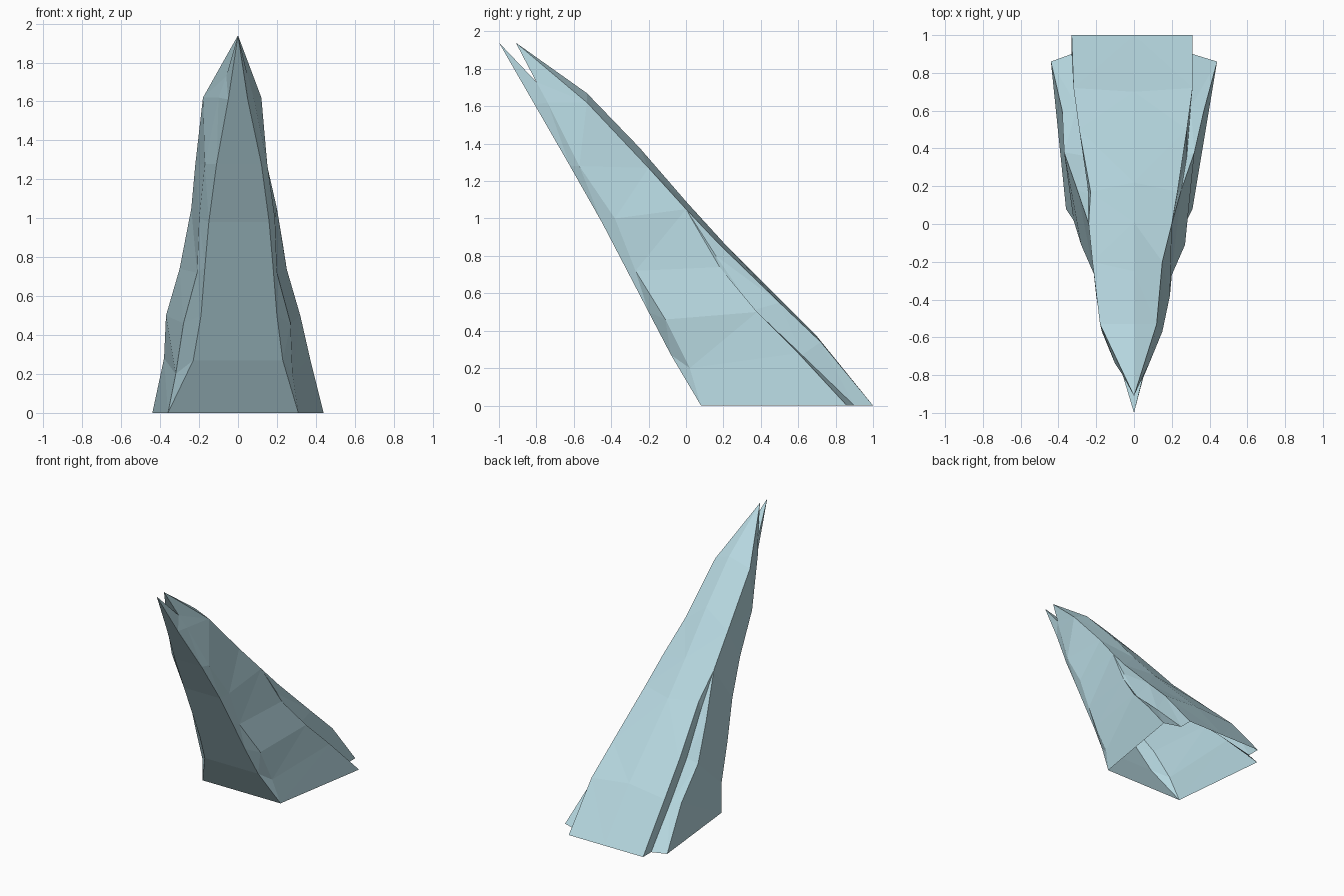
import bpy
import bmesh
from mathutils import Vector

default_cube = bpy.data.objects.get("Cube")
if default_cube:
    bpy.data.objects.remove(default_cube, do_unlink=True)

# Single pale ice colour
ICE_COLOUR = (0.46, 0.67, 0.73, 1.0)
ice = bpy.data.materials.new("pale_ice")
ice.use_nodes = True
ice.diffuse_color = ICE_COLOUR
ice_shader = ice.node_tree.nodes["Principled BSDF"]
ice_shader.inputs["Base Color"].default_value = ICE_COLOUR
ice_shader.inputs["Roughness"].default_value = 0.6

# Tips of the front and back slabs, and the split between them
FRONT_TIP = (0, 0, -1, 1.94)
BACK_TIP = (0, 0, -.91, 1.94)
SPLIT = (.05, .06, -.8, 1.73)

# Rails climb the shard: (left width, right width, y, z)
front_edge = [(.31, .36, .08, 0), (.23, .23, -.08, .27), (.2, .19, -.2, .5),
              (.18, .17, -.33, .75), (.16, .15, -.45, .98),
              (.12, .11, -.62, 1.28), (.05, .05, -.81, 1.61), FRONT_TIP]
front_fold = [(.31, .36, .08, 0), (.28, .32, .02, .2), (.27, .28, -.11, .46),
              (.2, .21, -.27, .72), (.19, .2, -.38, 1),
              (.15, .17, -.57, 1.28), (.08, .1, -.74, 1.62), SPLIT]
side_crest = [(.44, .44, .86, 0), (.37, .38, .6, .28), (.32, .37, .38, .5),
              (.25, .3, .18, .74), (.2, .24, 0, 1.05),
              (.15, .22, -.2, 1.27), (.12, .18, -.53, 1.62), BACK_TIP]
upper_crest = side_crest[4:]
notch = [(.31, .33, .9, 0), (.3, .3, .62, .27), (.28, .26, .36, .51),
         (.23, .24, .16, .8)] + upper_crest
back_edge = [(.31, .33, 1, 0), (.31, .32, .72, .34), (.28, .29, .5, .55),
             (.23, .23, .17, .87)] + upper_crest
back_ridge = [(0, 0, y, z) for y, z in (
    (1, 0), (.7, .37), (.5, .57), (.22, .85), (.01, 1.08),
    (-.25, 1.38), (-.53, 1.67))] + [BACK_TIP]


def rail(points, side):
    """Place a rail on the left (+1) or the right (-1)."""
    return [Vector((left if side > 0 else -right, y, z))
            for left, right, y, z in points]


def panel(name, rails, flap=None):
    """Skin neighbouring rails, listed anticlockwise from above."""
    bm = bmesh.new()
    columns = [[bm.verts.new(p) for p in points] for points in rails]
    for a, b in zip(columns, columns[1:]):
        for low in range(len(a) - 1):
            high = low + 1
            bm.faces.new((a[low], b[low], b[high], a[high]))
    if flap:
        bm.faces.new([bm.verts.new(p) for p in flap])
    bmesh.ops.remove_doubles(bm, verts=bm.verts[:], dist=0.0005)
    bmesh.ops.triangulate(bm, faces=bm.faces[:])
    mesh = bpy.data.meshes.new(name)
    bm.to_mesh(mesh)
    bm.free()
    mesh.materials.append(ice)
    shard = bpy.data.objects.new(name, mesh)
    bpy.context.collection.objects.link(shard)
    return shard


left_split = rail([SPLIT], 1)[0]
right_split = rail([SPLIT], -1)[0]
front_tip = rail([FRONT_TIP], 1)[0]
back_tip = rail([BACK_TIP], 1)[0]

# Front slab, with the rear of its free tip closed
panel("front_slab", [rail(front_edge, -1), rail(front_edge, 1)],
      flap=(front_tip, left_split, right_split))

# Faceted flanks with a fold near the front and a notch near the back
flank = [front_edge, front_fold, side_crest, notch, back_edge]
panel("left_flank", [rail(r, 1) for r in flank])
panel("right_flank", [rail(r, -1) for r in reversed(flank)])

# Back slab, with the front of its free tip closed
panel("back_slab", [rail(back_edge, 1), rail(back_ridge, 1), rail(back_edge, -1)],
      flap=(back_tip, right_split, left_split))
